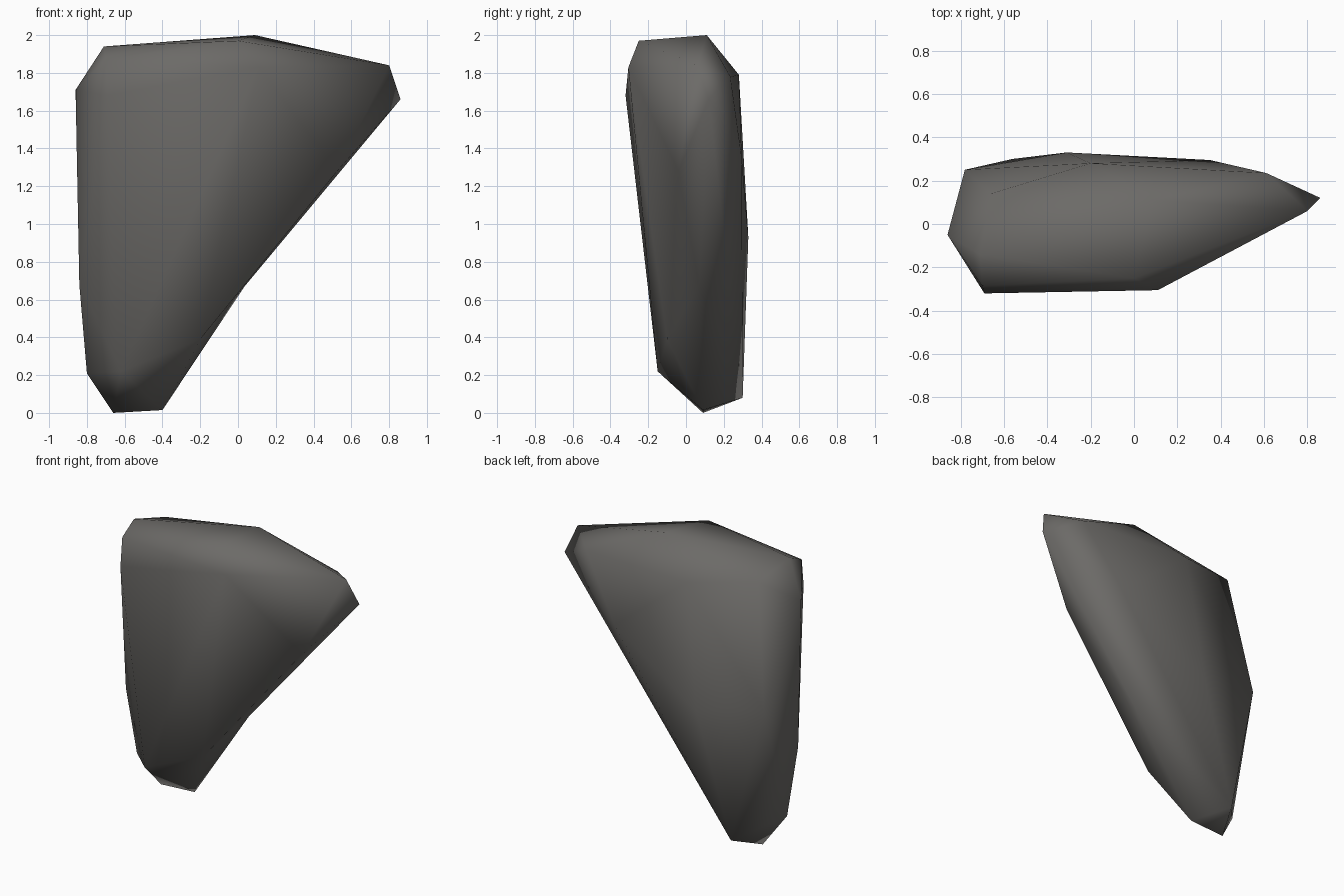
import bpy, bmesh
from mathutils import Vector

if "Cube" in bpy.data.objects:
    bpy.data.objects.remove(bpy.data.objects["Cube"])

# Corner points of the boulder, grouped by side
tip = [(0.80, 0.06, 1.84), (0.86, 0.12, 1.66)]
top = [(-0.71, -0.14, 1.94), (0.0, -0.25, 1.97), (0.09, 0.11, 2.0), (-0.66, 0.14, 1.86)]
front = [(-0.70, -0.285, 1.87), (-0.69, -0.32, 1.68), (0.11, -0.305, 1.83),
         (-0.62, -0.15, 0.22), (0.525, -0.04, 1.28)]
left = [(-0.86, -0.05, 1.71), (-0.84, -0.045, 0.68), (-0.80, 0.02, 0.21), (-0.78, 0.25, 1.03)]
back = [(-0.31, 0.33, 0.93), (0.35, 0.295, 1.35), (0.61, 0.235, 1.78),
        (-0.20, 0.28, 1.79), (-0.56, 0.30, 0.08)]
base = [(-0.66, 0.09, 0.0), (-0.40, 0.09, 0.015)]
# Slightly hollow points on the slanting underside: (position, outward push for the hull)
hollow = [((0.035, 0.07, 0.67), (0.12, 0.0, -0.05)),
          ((-0.20, -0.10, 0.39), (0.05, -0.03, -0.02))]

bm = bmesh.new()
for p in tip + top + front + left + back + base:
    bm.verts.new(p)
pushed = [(bm.verts.new(Vector(p) + Vector(d)), Vector(p)) for p, d in hollow]

# Wrap the points, then sink the hollow ones back in
bmesh.ops.convex_hull(bm, input=bm.verts[:])
for v, p in pushed:
    if v.is_valid:
        v.co = p
bmesh.ops.delete(bm, geom=[v for v in bm.verts if not v.link_faces], context='VERTS')
bmesh.ops.recalc_face_normals(bm, faces=bm.faces[:])
for f in bm.faces:
    f.smooth = True

mesh = bpy.data.meshes.new("boulder")
bm.to_mesh(mesh)
bm.free()

# Dark warm grey stone
stone = bpy.data.materials.new("dark grey stone")
stone.diffuse_color = (0.15, 0.145, 0.137, 1)
stone.use_nodes = True
stone.node_tree.nodes["Principled BSDF"].inputs["Base Color"].default_value = stone.diffuse_color
mesh.materials.append(stone)
bpy.context.collection.objects.link(bpy.data.objects.new("boulder", mesh))
